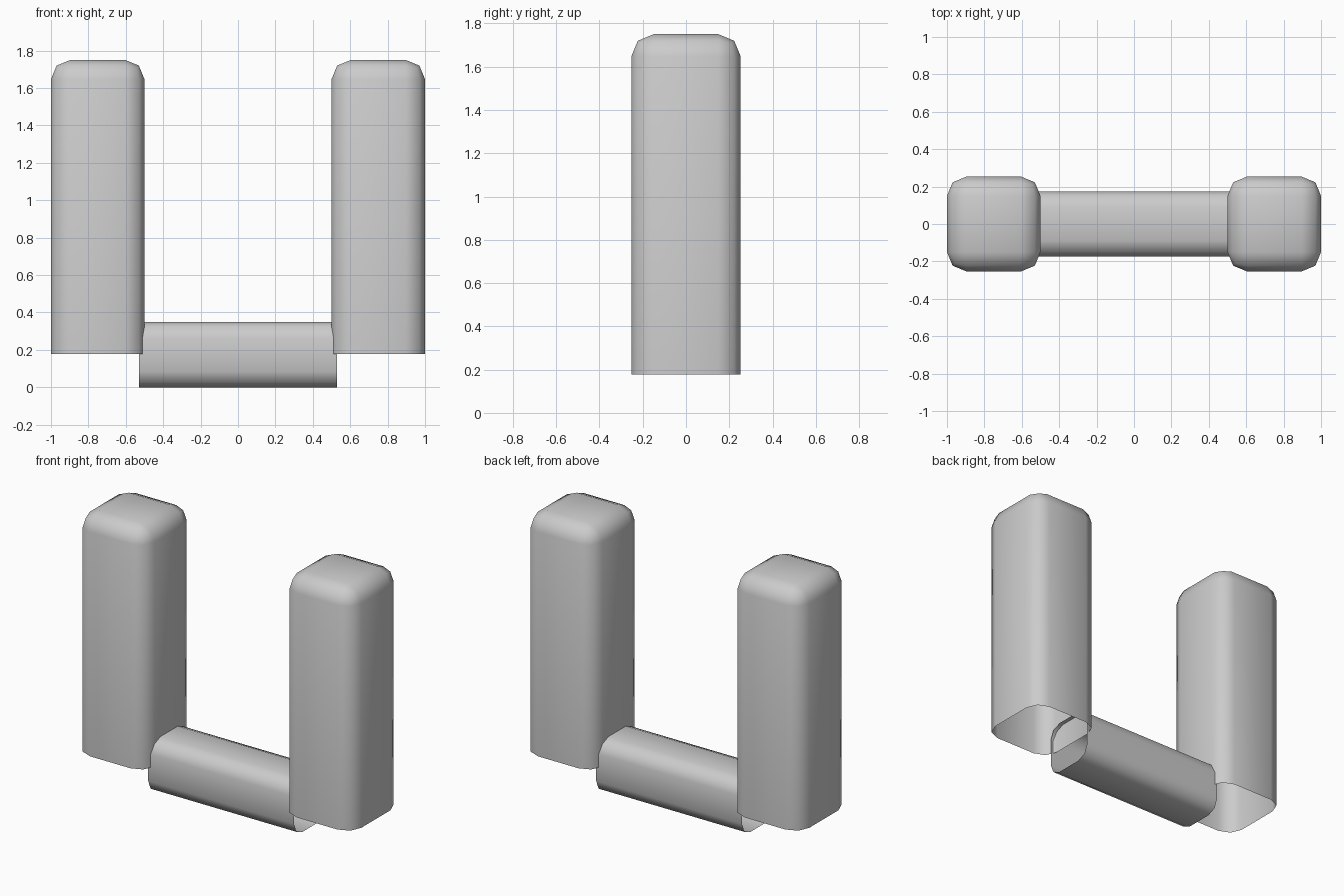
import bpy, bmesh
from mathutils import Vector

if "Cube" in bpy.data.objects:
    bpy.data.objects.remove(bpy.data.objects["Cube"])


def rounded_shell(name, lo, hi, radius, open_normals):
    """Box with two-step rounded edges, left open on the given sides."""
    lo, hi = Vector(lo), Vector(hi)
    bm = bmesh.new()
    bmesh.ops.create_cube(bm, size=1)
    for v in bm.verts:
        v.co = Vector([(lo[i] + hi[i]) / 2 + v.co[i] * (hi[i] - lo[i]) for i in range(3)])
    bm.normal_update()
    opened = [f for f in bm.faces
              if any(f.normal.dot(Vector(n)) > 0.9 for n in open_normals)]
    bmesh.ops.delete(bm, geom=opened, context='FACES')
    edges = [e for e in bm.edges if len(e.link_faces) == 2]
    bmesh.ops.bevel(bm, geom=edges, offset=radius, segments=2, profile=0.5,
                    affect='EDGES', clamp_overlap=True)
    for f in bm.faces:
        f.smooth = True
    mesh = bpy.data.meshes.new(name)
    bm.to_mesh(mesh)
    bm.free()
    obj = bpy.data.objects.new(name, mesh)
    bpy.context.collection.objects.link(obj)
    return obj


# Upright posts, open underneath
for side, x in (("left", -0.75), ("right", 0.75)):
    rounded_shell(side + "_post", (x - 0.25, -0.253, 0.178), (x + 0.25, 0.253, 1.75),
                  0.103, [(0, 0, -1)])

# Low crossbar, open at both ends
rounded_shell("crossbar", (-0.528, -0.175, 0), (0.528, 0.175, 0.35),
              0.085, [(-1, 0, 0), (1, 0, 0)])
